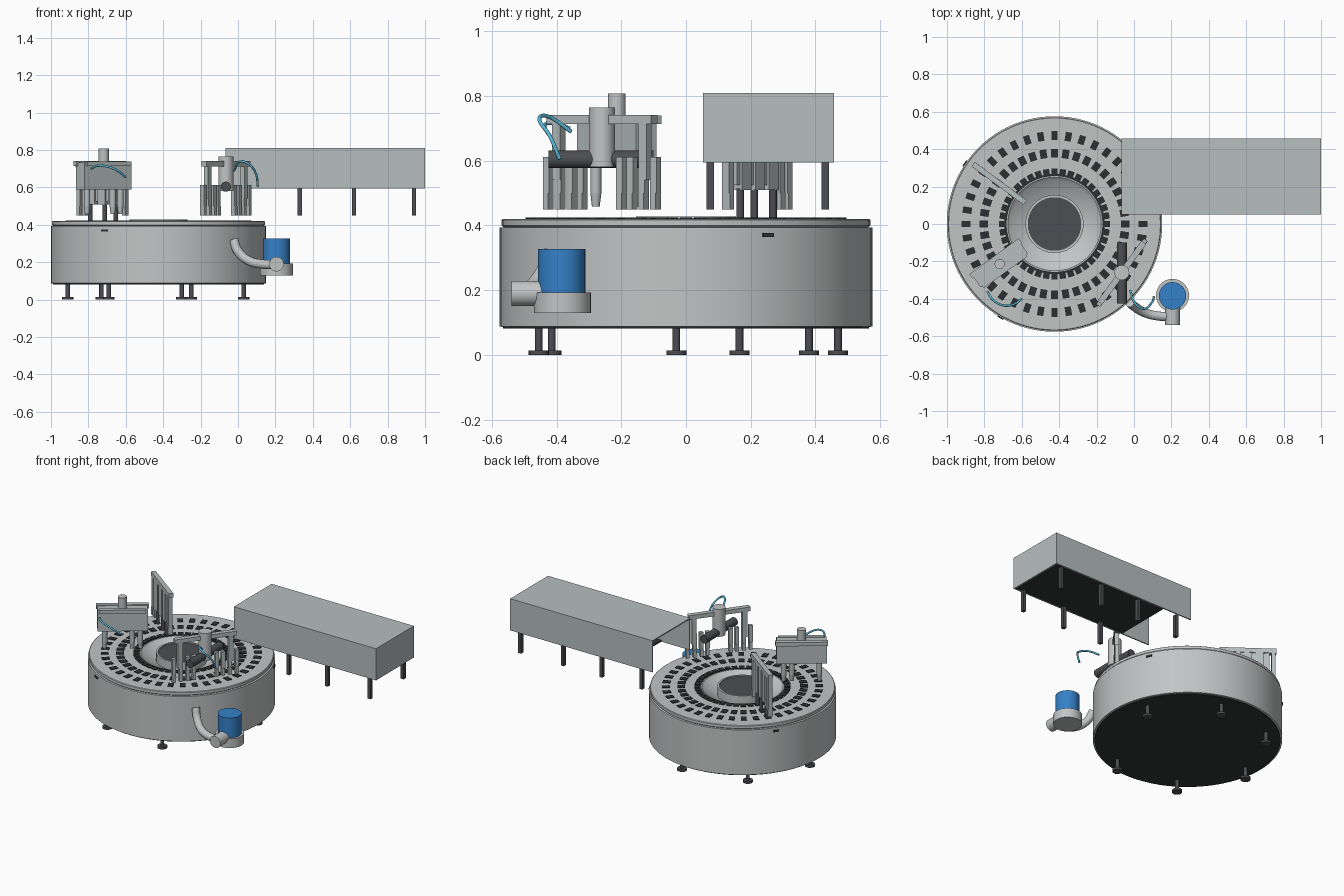
import bpy, bmesh, math
from mathutils import Vector, Matrix

if "Cube" in bpy.data.objects:
    bpy.data.objects.remove(bpy.data.objects["Cube"])

def material(name, rgb):
    m = bpy.data.materials.new(name)
    m.diffuse_color = (*rgb, 1)
    m.use_nodes = True
    m.node_tree.nodes["Principled BSDF"].inputs["Base Color"].default_value = m.diffuse_color
    return m

STEEL = material("brushed_steel", (0.54, 0.555, 0.56))
PANEL = material("panel_grey", (0.47, 0.52, 0.515))
DARK = material("dark_grey", (0.075, 0.077, 0.085))
BLACK = material("near_black", (0.034, 0.035, 0.037))
POCKET = material("pocket_black", (0.025, 0.03, 0.029))
BLUE = material("motor_blue", (0.035, 0.22, 0.58))
HOSE = material("hose_blue", (0.10, 0.48, 0.68))
CX = -0.425  # drum axis

def finish(name, bm, mat):
    bmesh.ops.recalc_face_normals(bm, faces=bm.faces)
    for f in bm.faces:
        f.smooth = True
    for e in bm.edges:
        e.smooth = len(e.link_faces) == 2 and e.calc_face_angle(0) < math.radians(30)
    me = bpy.data.meshes.new(name)
    bm.to_mesh(me)
    bm.free()
    me.materials.append(mat)
    ob = bpy.data.objects.new(name, me)
    bpy.context.collection.objects.link(ob)
    return ob

def add_box(bm, center, size, angle=0):
    m = (Matrix.Translation(center) @ Matrix.Rotation(angle, 4, 'Z')
         @ Matrix.Diagonal((*size, 1)))
    bmesh.ops.create_cube(bm, size=1, matrix=m)

def add_rod(bm, a, b, r, n=32, r2=None):
    a, b = Vector(a), Vector(b)
    rot = (b - a).to_track_quat('Z', 'Y').to_matrix().to_4x4()
    bmesh.ops.create_cone(bm, cap_ends=True, segments=n, radius1=r, radius2=r if r2 is None else r2,
                          depth=(b - a).length, matrix=Matrix.Translation((a + b) / 2) @ rot)

def boxes(name, mat, items):
    bm = bmesh.new()
    for it in items:
        add_box(bm, *it)
    return finish(name, bm, mat)

def rods(name, mat, items):
    bm = bmesh.new()
    for it in items:
        add_rod(bm, *it)
    return finish(name, bm, mat)

def lathe(name, mat, profile, n=96):
    bm = bmesh.new()
    vs = [bm.verts.new((CX + r, 0, z)) for r, z in profile]
    es = [bm.edges.new(p) for p in zip(vs, vs[1:])]
    bmesh.ops.spin(bm, geom=vs + es, cent=(CX, 0, 0), axis=(0, 0, 1),
                   angle=math.tau, steps=n, use_duplicate=False)
    bmesh.ops.remove_doubles(bm, verts=bm.verts, dist=1e-5)
    return finish(name, bm, mat)

def tube(name, mat, pts, r):
    cu = bpy.data.curves.new(name, 'CURVE')
    cu.dimensions = '3D'
    cu.bevel_depth, cu.bevel_resolution = r, 4
    cu.resolution_u, cu.use_fill_caps = 8, True
    sp = cu.splines.new('BEZIER')
    sp.bezier_points.add(len(pts) - 1)
    for bp, p in zip(sp.bezier_points, pts):
        bp.co = p
        bp.handle_left_type = bp.handle_right_type = 'AUTO'
    cu.materials.append(mat)
    ob = bpy.data.objects.new(name, cu)
    bpy.context.collection.objects.link(ob)
    return ob

def polar(r, deg, z):
    a = math.radians(deg)
    return (CX + r * math.cos(a), r * math.sin(a), z)

# Drum: side wall, lid with bowl, dark underside, centre hub
lathe("drum_wall", STEEL, [(0.565, 0.086), (0.576, 0.088), (0.576, 0.393), (0.56, 0.395)])
lathe("drum_lid", STEEL, [(0.565, 0.395), (0.57, 0.40), (0.57, 0.417), (0.566, 0.42),
                          (0.25, 0.42), (0.235, 0.405), (0.155, 0.37)])
lathe("drum_underside", BLACK, [(0, 0.081), (0.565, 0.081), (0.565, 0.087)])
lathe("hub_rim", STEEL, [(0.155, 0.36), (0.155, 0.428), (0.143, 0.428), (0.143, 0.415)])
lathe("hub_disc", DARK, [(0.143, 0.422), (0, 0.422)])
lathe("inner_track", POCKET, [(0.268, 0.42), (0.268, 0.422), (0.256, 0.422), (0.256, 0.42)])

# Pocket plates in three rings
N = 40
pockets = []
for r, radial, tangent in ((0.472, 0.048, 0.034), (0.378, 0.047, 0.037), (0.279, 0.034, 0.034)):
    for i in range(N):
        d = 360 * i / N
        pockets.append((polar(r, d, 0.421), (radial, tangent, 0.006), math.radians(d)))
boxes("pockets", POCKET, pockets)

# Side slots
boxes("side_slots", BLACK, [(polar(0.576, d, 0.37), (0.012, 0.036, 0.012), math.radians(d))
                            for d in (26, 146, 240)])

# Levelling feet
feet = []
for x, y in ((0.455, 0.165), (0.125, 0.47), (-0.305, 0.38), (-0.485, -0.03), (-0.265, -0.415), (0.175, -0.455)):
    feet.append(((CX + x, y, 0), (CX + x, y, 0.014), 0.031, 24))
    feet.append(((CX + x, y, 0.014), (CX + x, y, 0.085), 0.012, 16))
rods("drum_feet", DARK, feet)

# Conveyor hood: top, side walls, far end, open at the drum end
X0, X1, Y0, Y1, Z0, Z1, T = -0.068, 1.0, 0.052, 0.458, 0.595, 0.81, 0.008
xm, ym, zm = (X0 + X1) / 2, (Y0 + Y1) / 2, (Z0 + Z1) / 2
boxes("conveyor_hood", PANEL, [
    ((xm, ym, Z1 - T / 2), (X1 - X0, Y1 - Y0, T)),
    ((xm, Y0 + T / 2, zm - T / 2), (X1 - X0, T, Z1 - Z0 - T)),
    ((xm, Y1 - T / 2, zm - T / 2), (X1 - X0, T, Z1 - Z0 - T)),
    ((X1 - T / 2, ym, zm - T / 2), (T, Y1 - Y0 - 2 * T, Z1 - Z0 - T))])
boxes("conveyor_bed", BLACK, [((0.567, ym, Z0 + 0.006), (0.85, Y1 - Y0 - 2 * T, 0.01))])
boxes("conveyor_legs", DARK, [((x, y, 0.524), (0.022, 0.024, 0.15))
                              for y, xs in ((0.075, (0.33, 0.62, 0.94)), (0.43, (0.03, 0.33, 0.62, 0.94)))
                              for x in xs])

# Motor, blower base and elbow pipe
MX, MY = 0.206, -0.384
rods("motor", BLUE, [((MX, MY, 0.19), (MX, MY, 0.328), 0.073, 40)])
rods("blower_base", STEEL, [((MX, MY + 0.002, 0.13), (MX, MY + 0.002, 0.193), 0.088, 40),
                            ((MX, -0.54, 0.19), (MX, -0.43, 0.19), 0.039)])
tube("elbow_pipe", STEEL, [(-0.022, -0.42, 0.318), (-0.002, -0.438, 0.262), (0.06, -0.475, 0.207),
                           (0.13, -0.492, 0.190), (0.2, -0.495, 0.187)], 0.025)

def along(c, deg, s, z, off=0):
    a = math.radians(deg)
    return (c[0] + s * math.cos(a) - off * math.sin(a), c[1] + s * math.sin(a) + off * math.cos(a), z)

def gripper_fingers(name, c, deg, spots, z0, z1, w, off=0):
    a = math.radians(deg)
    items = []
    for s in spots:
        items.append((along(c, deg, s, (z0 + 0.05 + z1) / 2, off), (w, w, z1 - z0 - 0.05), a))
        items.append((along(c, deg, s, z0 + 0.025, off), (w * 0.85, w * 1.2, 0.05), a))
    boxes(name, PANEL, items)

# Tangential pick head: post, crossbar, carriages, fingers, dark actuator
C, A = (-0.065, -0.26), 54
ar = math.radians(A)
rods("pick_post", STEEL, [((*C, 0.58), (*C, 0.765), 0.04)])
boxes("pick_crossbar", PANEL, [(along(C, A, 0, 0.727), (0.40, 0.032, 0.028), ar)]
      + [(along(C, A, s * 0.165, 0.63), (0.03, 0.028, 0.18), ar) for s in (-1, 1)])
gripper_fingers("pick_fingers", C, A, [k * s for k in (-1, 1) for s in (0.075, 0.115, 0.16, 0.205)],
                0.45, 0.612, 0.024)
rods("pick_actuator", DARK, [((C[0], -0.425, 0.604), (C[0], -0.10, 0.604), 0.027)])
tube("pick_hose", HOSE, [(-0.02, -0.355, 0.69), (0.01, -0.43, 0.738), (0.05, -0.453, 0.73),
                         (0.095, -0.42, 0.675), (0.106, -0.39, 0.605)], 0.006)

# Radial place head: deep housing, top bars, cylinder and tapered fingers
C, A = (-0.718, -0.214), 36
ar = math.radians(A)
boxes("place_housing", PANEL, [(along(C, A, 0, 0.662), (0.31, 0.08, 0.145), ar)])
boxes("place_bars", PANEL, [(along(C, A, 0, 0.727, -0.042), (0.29, 0.024, 0.024), ar),
                            (along(C, A, 0, 0.727, 0.037), (0.325, 0.03, 0.026), ar)])
rods("place_cylinder", STEEL, [((*C, 0.70), (*C, 0.808), 0.027)])
spots = (-0.11, 0.06, 0.11)
rods("place_fingers", PANEL,
     [(along(C, A, s, 0.5), along(C, A, s, 0.595), 0.017, 16) for s in spots]
     + [(along(C, A, s, 0.458), along(C, A, s, 0.5), 0.012, 16, 0.017) for s in spots])
tube("place_hose", HOSE, [(-0.785, -0.36, 0.70), (-0.755, -0.405, 0.715), (-0.70, -0.435, 0.712),
                          (-0.645, -0.43, 0.69), (-0.6, -0.4, 0.655)], 0.006)

# Thin radial comb head with dark pins reaching the drum
C, A = (-0.722, 0.218), -36.5
ar = math.radians(A)
boxes("comb_bar", PANEL, [(along(C, A, 0, 0.722), (0.345, 0.03, 0.03), ar),
                          (along(C, A, 0, 0.62), (0.22, 0.012, 0.19), ar)])
gripper_fingers("comb_fingers", C, A, (-0.155, -0.118, 0.148), 0.45, 0.71, 0.026)
boxes("comb_blocks", PANEL, [(along(C, A, s, 0.61), (0.05, 0.028, 0.2), ar) for s in (-0.07, 0, 0.07)])
rods("comb_pins", DARK, [(along(C, A, s, 0.42), along(C, A, s, 0.515), 0.012, 16) for s in (-0.085, 0.012, 0.085)])
